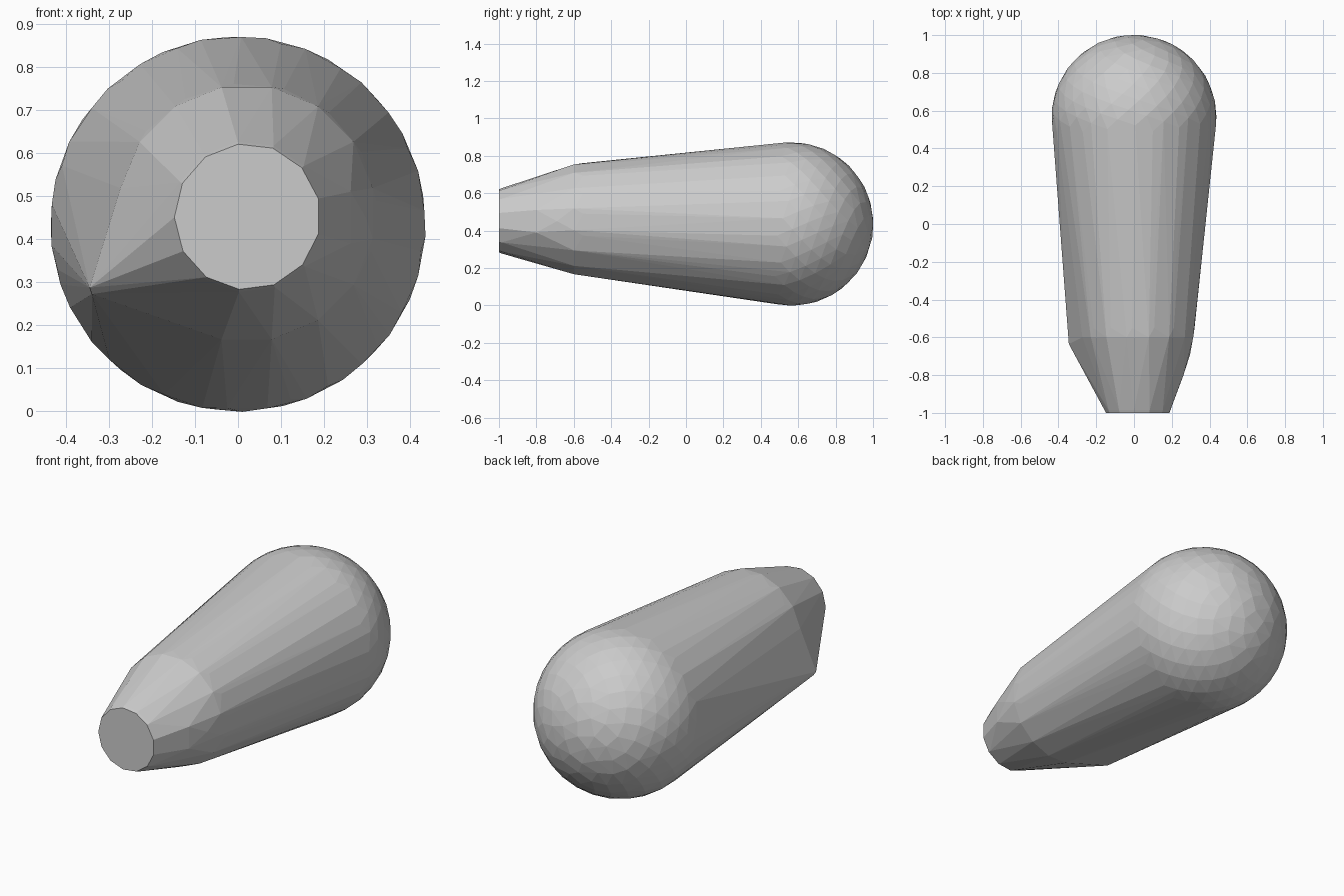
import bpy, bmesh
from math import sin, cos, pi, sqrt

if "Cube" in bpy.data.objects:
    bpy.data.objects.remove(bpy.data.objects["Cube"])

points = []


def ring(y, r, n, cx=0.022, cz=0.452, start=0.0, sweep=2 * pi):
    for i in range(n):
        a = start + sweep * i / n
        points.append((cx + r * cos(a), y, cz + r * sin(a)))


# Rounded rear end: evenly scattered points on a ball
count, radius = 360, 0.437
for i in range(count):
    h = 1 - 2 * (i + 0.5) / count
    s, a = sqrt(1 - h * h), i * pi * (3 - sqrt(5))
    points.append((radius * s * cos(a), 0.565 + radius * h, 0.435 + radius * s * sin(a)))

# Shoulder where the long taper meets the snout
ring(-0.55, 0.302, 16, cx=0.02, cz=0.46, start=0.1)
ring(-0.60, 0.299, 16, cx=0.02, cz=0.46, start=pi / 16)

# Slight bulge on the right of the snout
for x, y, z in ((0.297, -0.69, 0.45), (0.262, -0.80, 0.39), (0.262, -0.80, 0.51), (0.225, -0.90, 0.45)):
    points.append((x, y, z))

# Sharp corner low on the left
points += [(-0.345, -0.635, 0.287), (-0.34, -0.62, 0.272)]

# Flat front cap with a tiny bevel
ring(-0.985, 0.176, 13, start=0.25)
ring(-1.0, 0.170, 13, start=0.25)

# Wrap everything in one convex skin
bm = bmesh.new()
for p in points:
    bm.verts.new(p)
bmesh.ops.convex_hull(bm, input=bm.verts[:])
bmesh.ops.delete(bm, geom=[v for v in bm.verts if not v.link_faces], context='VERTS')
bmesh.ops.dissolve_limit(bm, angle_limit=0.02, verts=bm.verts[:], edges=bm.edges[:])
bmesh.ops.recalc_face_normals(bm, faces=bm.faces[:])

mesh = bpy.data.meshes.new("tapered_body")
bm.to_mesh(mesh)
bm.free()
body = bpy.data.objects.new("tapered_body", mesh)
bpy.context.collection.objects.link(body)
